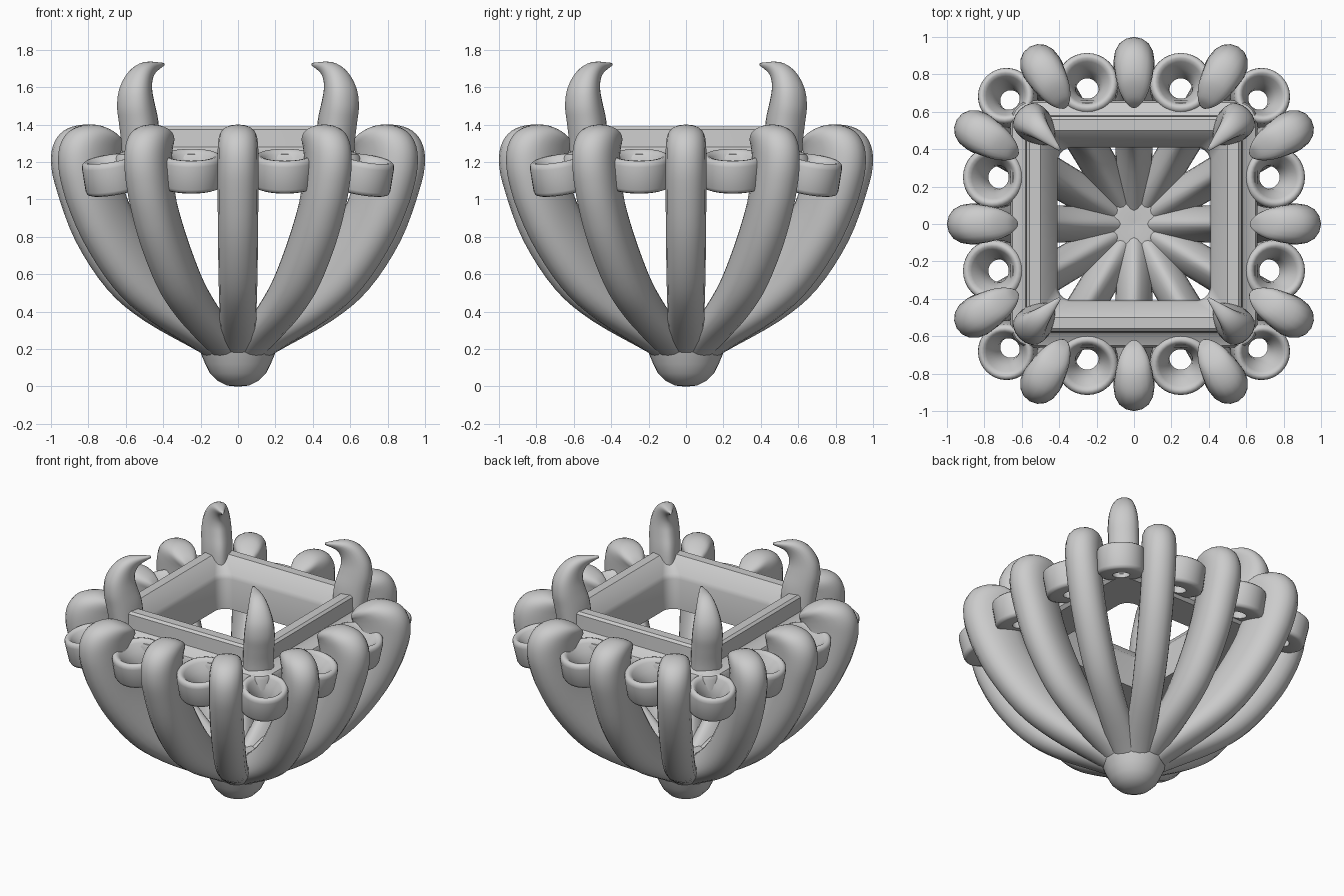
import bpy, bmesh
from math import sin, cos, pi, radians
from mathutils import Matrix, Vector

if "Cube" in bpy.data.objects:
    bpy.data.objects.remove(bpy.data.objects["Cube"])


def make(name, rings, closed=False, matrix=Matrix(), angle=40):
    """Skin a list of equal-length point rings into a smooth object."""
    bm = bmesh.new()
    vs = [[bm.verts.new(matrix @ Vector(p)) for p in ring] for ring in rings]
    n = len(vs[0])
    pairs = list(zip(vs, vs[1:])) + ([(vs[-1], vs[0])] if closed else [])
    for a, b in pairs:
        for i in range(n):
            j = (i + 1) % n
            bm.faces.new((a[i], a[j], b[j], b[i]))
    if not closed:
        bm.faces.new(vs[0])
        bm.faces.new(vs[-1])
    bmesh.ops.recalc_face_normals(bm, faces=bm.faces)
    me = bpy.data.meshes.new(name)
    bm.to_mesh(me)
    bm.free()
    ob = bpy.data.objects.new(name, me)
    bpy.context.collection.objects.link(ob)
    bpy.ops.object.select_all(action='DESELECT')
    ob.select_set(True)
    bpy.context.view_layer.objects.active = ob
    bpy.ops.object.shade_smooth_by_angle(angle=radians(angle))
    return ob


def refine(stations, sub=4):
    """Catmull-Rom interpolation of the stations."""
    out = []
    s = [stations[0]] + stations + [stations[-1]]
    for k in range(1, len(s) - 2):
        for i in range(sub):
            t = i / sub
            out.append([0.5 * (2 * b + (c - a) * t + (2 * a - 5 * b + 4 * c - d) * t * t
                               + (3 * b - a - 3 * c + d) * t ** 3)
                        for a, b, c, d in zip(*s[k - 1:k + 3])])
    return out + [stations[-1]]


def claw(name, stations, az, shift=0.0, n=20):
    """Teardrop section lofted between an outer and an inner (r, z) edge."""
    rings = []
    for ro, zo, ri, zi, w in refine(stations):
        ro += shift * min(1, zo)
        ri += shift * min(1, zi)
        ring = []
        for i in range(n):
            t = 2 * pi * i / n
            k = (1 + cos(t)) / 2
            ring.append((ri + (ro - ri) * k, w * sin(t) * (1 + 0.35 * cos(t)) / 1.06,
                         zi + (zo - zi) * k))
        rings.append(ring)
    make(name, rings, matrix=Matrix.Rotation(radians(az), 4, 'Z'), angle=70)


def lathe(profile, n=32):
    return [[(r * cos(2 * pi * i / n), r * sin(2 * pi * i / n), z) for i in range(n)]
            for r, z in profile]


def rounded_square(d, r, z, seg=5):
    pts = []
    for c in range(4):
        for i in range(seg + 1):
            a = pi / 2 * (c + i / seg)
            sx = 1 if c in (0, 3) else -1
            sy = 1 if c < 2 else -1
            pts.append((sx * (d - r) + r * cos(a), sy * (d - r) + r * sin(a), z))
    return pts


# Basket ribs: outer r, outer z, inner r, inner z, half width
RIB = [[.05, .08, .0, .26, .08], [.20, .18, .10, .34, .095], [.50, .35, .32, .54, .10],
       [.70, .52, .46, .74, .105], [.87, .78, .57, .95, .108], [.97, 1.05, .63, 1.13, .11],
       [1.0, 1.20, .635, 1.21, .11], [.98, 1.31, .63, 1.25, .108], [.91, 1.38, .625, 1.27, .10],
       [.79, 1.40, .62, 1.28, .08], [.68, 1.36, .62, 1.29, .045], [.63, 1.31, .62, 1.295, .012]]
for q in range(4):
    claw("side_rib", RIB, 90 * q)
    claw("corner_rib", RIB, 90 * q + 30.5, 0.1)
    claw("corner_rib", RIB, 90 * q + 59.5, 0.1)

# Rounded hub at the bottom
make("hub", lathe([(.01, 0), (.06, .005), (.11, .03), (.15, .07), (.175, .12), (.20, .18),
                   (.22, .24), (.19, .31), (.10, .32), (.01, .31)]), angle=70)

# Square bezel frame
FRAME = [(.41, .08, 1.06), (.41, .08, 1.27), (.42, .08, 1.30), (.49, .04, 1.38), (.50, .04, 1.39),
         (.56, .04, 1.39), (.575, .04, 1.375), (.58, .05, 1.28), (.60, .06, 1.26),
         (.65, .10, 1.24), (.66, .11, 1.22), (.66, .11, 1.08), (.64, .10, 1.06)]
make("bezel_frame", [rounded_square(*f) for f in FRAME], closed=True, angle=30)

# Halo cups, tilted outwards around the frame
CUP = [(.06, -.09), (.14, -.09), (.158, -.083), (.165, -.065), (.165, .06), (.16, .08),
       (.145, .09), (.13, .088), (.115, .07), (.085, .02), (.065, -.03)]


def cup(x, y, az, size):
    m = (Matrix.Translation((x, y, 1.15 if size == 1 else 1.13))
         @ Matrix.Rotation(radians(az), 4, 'Z') @ Matrix.Rotation(radians(13), 4, 'Y')
         @ Matrix.Diagonal((size, size, 1, 1)))
    make("halo_cup", lathe(CUP), closed=True, matrix=m, angle=50)


for q in range(4):
    rot = Matrix.Rotation(pi / 2 * q, 3, 'Z')
    for x, y, az, size in ((.74, .25, 0, 1), (.74, -.25, 0, 1), (.675, .675, 45, .92)):
        p = rot @ Vector((x, y, 0))
        cup(p.x, p.y, az + 90 * q, size)

# Corner prongs curling inwards
PRONG = [[.82, 1.10, .62, 1.10, .10], [.83, 1.28, .61, 1.28, .10], [.85, 1.40, .62, 1.42, .10],
         [.865, 1.50, .65, 1.52, .098], [.85, 1.60, .665, 1.58, .087],
         [.79, 1.69, .66, 1.63, .066], [.70, 1.735, .63, 1.675, .042],
         [.565, 1.73, .56, 1.715, .008]]
for q in range(4):
    claw("prong", PRONG, 45 + 90 * q)
